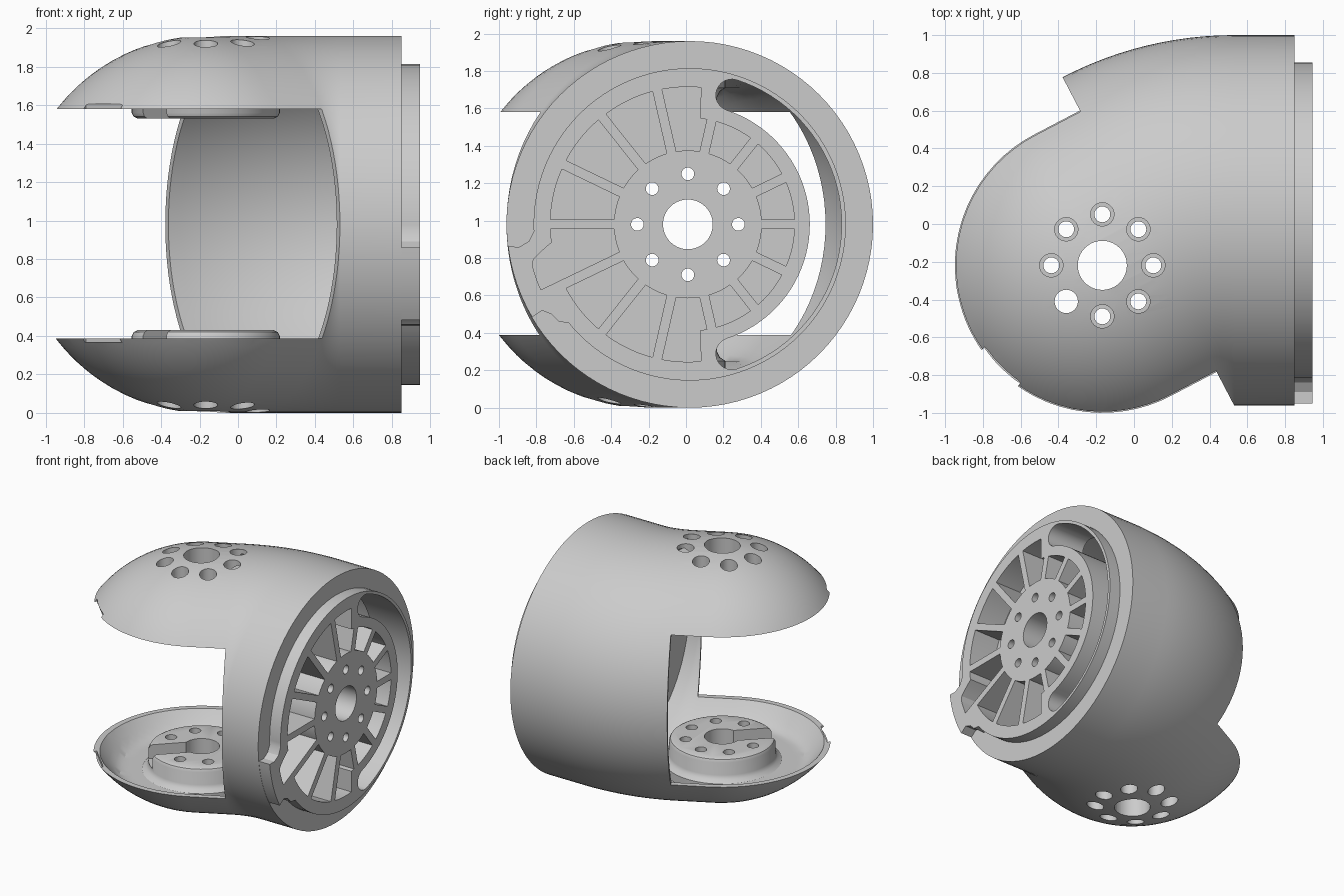
import bpy, bmesh
from math import sin, cos, pi, radians, asin
from mathutils import Vector

cube = bpy.data.objects.get("Cube")
if cube:
    bpy.data.objects.remove(cube, do_unlink=True)

MID_Z, MID_Y = 0.98, 0.02        # axis of the mounting face
RADIUS, INNER = 0.98, 0.945      # shell outside and inside
BEND = radians(27.6)
JAW = Vector((-cos(BEND), -sin(BEND), 0))
ACROSS = Vector((-sin(BEND), cos(BEND), 0))
CUT = Vector((0.53 - 0.98 * sin(BEND), -0.96 + 0.98 * cos(BEND), MID_Z))
HUB = CUT + JAW * 0.275          # centre of the round jaw ends

grey = bpy.data.materials.new("plain grey")
grey.use_nodes = True
colour = (0.6, 0.6, 0.6, 1)
grey.diffuse_color = colour
grey.node_tree.nodes["Principled BSDF"].inputs["Base Color"].default_value = colour


def finish(bm, name):
    bmesh.ops.recalc_face_normals(bm, faces=bm.faces)
    mesh = bpy.data.meshes.new(name)
    bm.to_mesh(mesh)
    bm.free()
    mesh.materials.append(grey)
    obj = bpy.data.objects.new(name, mesh)
    bpy.context.collection.objects.link(obj)
    return obj


def skin(bm, rings):
    """Join closed rings of points and cap both ends."""
    rows = [[bm.verts.new(p) for p in ring] for ring in rings]
    for a, b in zip(rows, rows[1:]):
        for i in range(len(a)):
            j = (i + 1) % len(a)
            bm.faces.new((a[i], a[j], b[j], b[i]))
    bm.faces.new(rows[0])
    bm.faces.new(rows[-1])


def along_x(bm, pts, x0, x1):
    skin(bm, [[(x, y, z) for y, z in pts] for x in (x0, x1)])


def along_z(bm, pts, z0, z1):
    skin(bm, [[(x, y, z) for x, y in pts] for z in (z0, z1)])


def arc(cx, cy, r, a0, a1, n):
    return [(cx + r * cos(radians(a0 + (a1 - a0) * i / n)),
             cy + r * sin(radians(a0 + (a1 - a0) * i / n))) for i in range(n + 1)]


def circle(cx, cy, r, n=40):
    return arc(cx, cy, r, 0, 360, n)[:-1]


def combine(target, tool, operation):
    mod = target.modifiers.new("combine", "BOOLEAN")
    mod.operation, mod.solver, mod.object = operation, "EXACT", tool
    bpy.context.view_layer.objects.active = target
    bpy.ops.object.modifier_apply(modifier=mod.name)
    bpy.data.objects.remove(tool, do_unlink=True)


def elbow(name, r, start, limit):
    """Bent tube that ends in a dome; limit flattens the jaw part."""
    rings = []

    def ring(centre, side, radius, flat=9.0):
        pts = []
        for i in range(96):
            a = 2 * pi * i / 96
            p = centre + side * (radius * cos(a))
            p.z += max(-flat, min(flat, radius * sin(a)))
            pts.append(p)
        rings.append(pts)

    ring(Vector((start, MID_Y, MID_Z)), Vector((0, 1, 0)), r)
    for i in range(13):
        a = BEND * i / 12
        centre = Vector((0.53 - 0.982 * sin(a), -0.962 + 0.982 * cos(a), MID_Z))
        ring(centre, Vector((-sin(a), cos(a), 0)), r)
    for i in range(24):
        a = i / 24 * pi / 2
        ring(HUB + JAW * (r * sin(a)), ACROSS, r * cos(a), limit)
    ring(HUB + JAW * (r * 0.9995), ACROSS, r * 0.03, limit)
    bm = bmesh.new()
    skin(bm, rings)
    return finish(bm, name)


# Bent shell with hollow inside
shell = elbow("joint_shell", RADIUS, 0.85, 9.0)
combine(shell, elbow("cavity", INNER, 0.62, 0.73), "DIFFERENCE")

# Opening between the jaws
bm = bmesh.new()
corners = [CUT + ACROSS * 2, CUT - ACROSS * 2,
           CUT - ACROSS * 2 + JAW * 3, CUT + ACROSS * 2 + JAW * 3]
along_z(bm, [(p.x, p.y) for p in corners], 0.388, 1.58)
combine(shell, finish(bm, "opening"), "DIFFERENCE")

# Round bearing bosses inside both jaws
for side in (-1, 1):
    bm = bmesh.new()
    rings = []
    for r, h in ((0.43, 0.8), (0.43, 0.73), (0.4, 0.71), (0.385, 0.68),
                 (0.385, 0.58), (0.375, 0.56), (0.355, 0.55)):
        rings.append([(x, y, MID_Z + side * h) for x, y in circle(HUB.x, HUB.y, r, 64)])
    skin(bm, rings)
    combine(shell, finish(bm, "boss"), "UNION")

# Cable channel across each boss, and the notch in the jaw rims
out = Vector((-1, -1, 0)).normalized()
wide = Vector((-out.y, out.x, 0))


def radial_box(near, far, half, z0, z1):
    bm = bmesh.new()
    pts = [HUB + out * u + wide * v for u, v in
           ((near, -half), (far, -half), (far, half), (near, half))]
    along_z(bm, [(p.x, p.y) for p in pts], z0, z1)
    return finish(bm, "notch")


combine(shell, radial_box(0, 0.5, 0.085, 0.32, 1.64), "DIFFERENCE")
combine(shell, radial_box(0.745, 1.0, 0.135, 0.365, 1.605), "DIFFERENCE")

# Hub holes and countersunk bolt holes through the jaws
bm = bmesh.new()
along_z(bm, circle(HUB.x, HUB.y, 0.13), -0.1, 2.1)
for i in range(8):
    a = pi * i / 4
    x, y = HUB.x + 0.27 * cos(a), HUB.y + 0.27 * sin(a)
    if i == 5:
        along_z(bm, circle(x, y, 0.062, 24), -0.1, 2.1)
        continue
    for side in (-1, 1):
        skin(bm, [[(u, v, MID_Z + side * h) for u, v in circle(x, y, r, 24)]
                  for r, h in ((0.042, 0.4), (0.042, 0.7), (0.062, 0.7), (0.062, 1.1))])
combine(shell, finish(bm, "jaw_holes"), "DIFFERENCE")

# Raised mounting disc and its tab at the rim
bm = bmesh.new()
along_x(bm, circle(MID_Y, MID_Z, 0.835, 96), 0.75, 0.945)
combine(shell, finish(bm, "disc"), "UNION")
bm = bmesh.new()
tab = [(-0.89, 0.86), (-0.84, 0.89), (-0.81, 0.95), (-0.6, 0.95), (-0.6, 0.45),
       (-0.68, 0.46), (-0.72, 0.5), (-0.77, 0.52)]
tab += arc(MID_Y, MID_Z, 0.978, 210.5, 187, 8)
along_x(bm, tab, 0.75, 0.945)
combine(shell, finish(bm, "tab"), "UNION")


# Spoked pockets, bolt holes and curved slot in the mounting face
def reach(angle):
    if angle < 83 or angle > 277:
        return 0.57
    if 187 < angle < 207:
        return min(0.86, 0.73 + (angle - 187) * 0.02)
    return 0.735


bm = bmesh.new()
step = 360 / 14
for i in range(14):
    middle = 90 + i * step
    pts = []
    for r, order in ((0.395, 1), (None, -1)):
        for k in range(13):
            f = order * (k / 6 - 1)
            rim = r or reach((middle + f * step * 0.45) % 360)
            gap = asin(0.026 / rim)
            a = radians(middle) + f * (radians(step / 2) - gap)
            pts.append((MID_Y - 0.01 + rim * cos(a), MID_Z + rim * sin(a)))
    along_x(bm, pts, 0.72, 1.1)
along_x(bm, circle(MID_Y - 0.01, MID_Z, 0.133), 0.4, 1.1)
for i in range(8):
    a = pi * i / 4
    along_x(bm, circle(MID_Y - 0.01 + 0.27 * cos(a), MID_Z + 0.27 * sin(a), 0.034, 20), 0.4, 1.1)
top, low = [(MID_Y + 0.727 * cos(a), MID_Z + 0.727 * sin(a))
            for a in (radians(72), radians(-72))]
slot = arc(MID_Y, MID_Z, 0.812, -72, 72, 40) + arc(*top, 0.085, 72, 252, 12)[1:-1]
slot += arc(MID_Y, MID_Z, 0.642, 72, -72, 40) + arc(*low, 0.085, 108, 288, 12)[1:-1]
along_x(bm, slot, 0.4, 1.1)
combine(shell, finish(bm, "face_cuts"), "DIFFERENCE")

# Smooth curved faces, keep the machined edges crisp
bpy.ops.object.select_all(action="DESELECT")
shell.select_set(True)
bpy.context.view_layer.objects.active = shell
bpy.ops.object.shade_smooth_by_angle(angle=radians(30))
